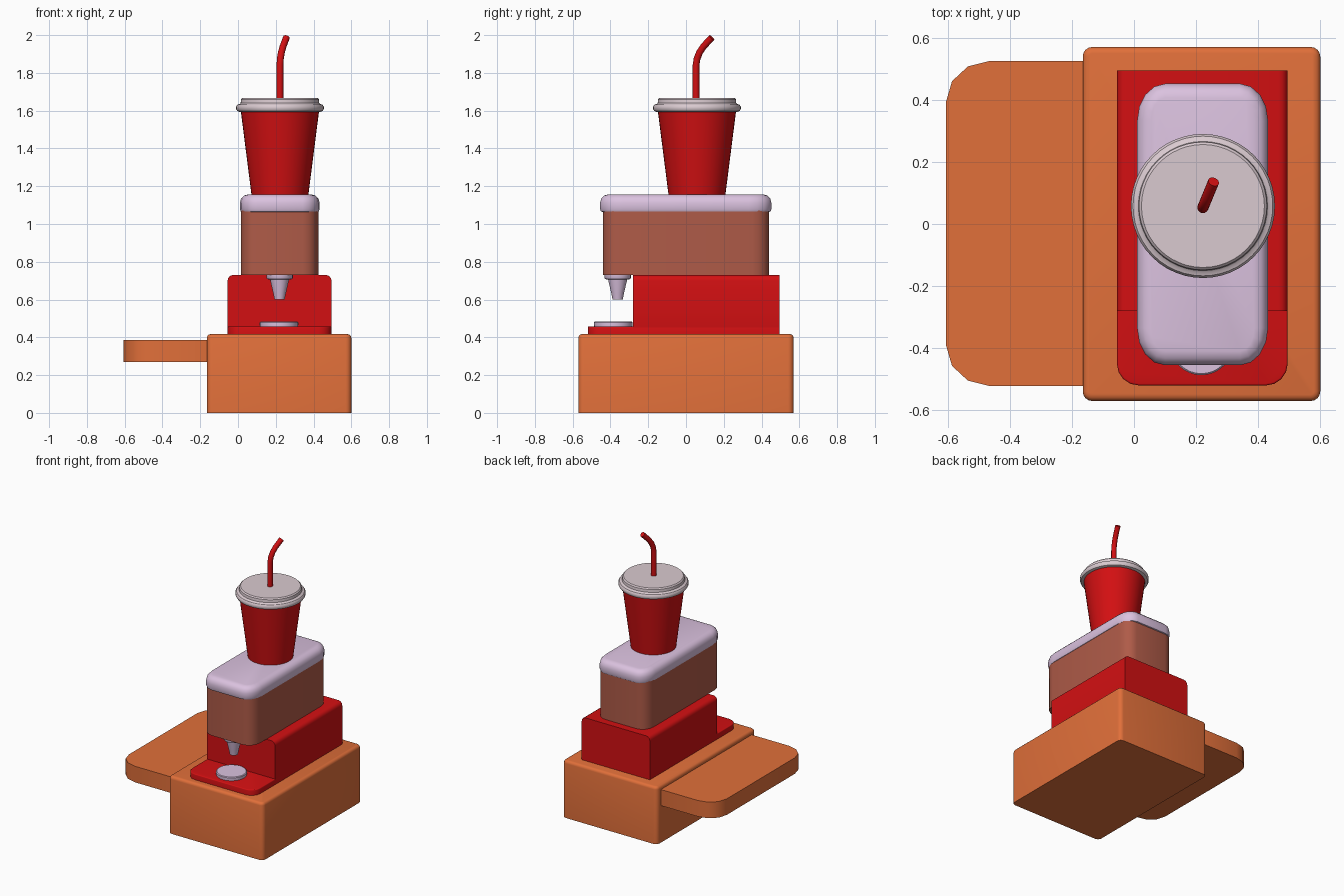
import bpy, bmesh, math
from mathutils import Vector

if "Cube" in bpy.data.objects:
    bpy.data.objects.remove(bpy.data.objects["Cube"])


def mat(name, rgb):
    m = bpy.data.materials.new(name)
    m.diffuse_color = (*rgb, 1)
    m.use_nodes = True
    m.node_tree.nodes["Principled BSDF"].inputs["Base Color"].default_value = m.diffuse_color
    return m


ORANGE = mat("orange", (0.75, 0.16, 0.042))
RED = mat("red", (0.65, 0.005, 0.006))
BROWN = mat("brown", (0.43, 0.105, 0.065))
LILAC = mat("lilac", (0.71, 0.54, 0.74))
LID = mat("pale_pink_grey", (0.70, 0.59, 0.63))


def finish(bm, name, material, angle=40):
    bmesh.ops.recalc_face_normals(bm, faces=bm.faces)
    me = bpy.data.meshes.new(name)
    bm.to_mesh(me)
    bm.free()
    me.materials.append(material)
    ob = bpy.data.objects.new(name, me)
    bpy.context.collection.objects.link(ob)
    bpy.ops.object.select_all(action='DESELECT')
    ob.select_set(True)
    bpy.context.view_layer.objects.active = ob
    bpy.ops.object.shade_smooth_by_angle(angle=math.radians(angle))
    return ob


def skin(rings, name, material, angle=40):
    """Join equal rings of points into a closed solid."""
    bm = bmesh.new()
    loops = [[bm.verts.new(p) for p in r] for r in rings]
    n = len(loops[0])
    for a, b in zip(loops, loops[1:]):
        for i in range(n):
            j = (i + 1) % n
            bm.faces.new((a[i], a[j], b[j], b[i]))
    bm.faces.new(loops[0][::-1])
    bm.faces.new(loops[-1])
    return finish(bm, name, material, angle)


def outline(x0, x1, y0, y1, radii, seg=4):
    """Rounded rectangle; radii (rx, ry) start at +x+y and go anticlockwise."""
    pts = []
    corners = [(x1, y1, -1, -1), (x0, y1, 1, -1), (x0, y0, 1, 1), (x1, y0, -1, 1)]
    for k, ((cx, cy, sx, sy), (rx, ry)) in enumerate(zip(corners, radii)):
        for i in range(seg + 1):
            a = math.pi / 2 * (k + i / seg)
            pts.append((cx + sx * rx + rx * math.cos(a), cy + sy * ry + ry * math.sin(a)))
    return pts


def slab(name, material, x, y, z, radii, top=0.0, bottom=0.0, seg=4):
    """Rounded slab with rounded top and bottom edges."""
    layers = []
    if bottom:
        layers += [(z[0] + bottom * (1 - math.sin(t)), bottom * (1 - math.cos(t)))
                   for t in (math.pi / 2, math.pi / 4)]
    layers.append((z[0] + bottom, 0))
    layers.append((z[1] - top, 0))
    if top:
        layers += [(z[1] - top * (1 - math.sin(t)), top * (1 - math.cos(t)))
                   for t in (math.pi / 6, math.pi / 3, math.pi / 2)]
    rings = []
    for h, d in layers:
        rr = [(max(a - d, 0.002), max(b - d, 0.002)) for a, b in radii]
        rings.append([(px, py, h) for px, py in
                      outline(x[0] + d, x[1] - d, y[0] + d, y[1] - d, rr, seg)])
    return skin(rings, name, material)


def lathe(name, material, cx, cy, profile, n=40):
    """Solid of revolution from (radius, height) pairs."""
    rings = [[(cx + r * math.cos(2 * math.pi * i / n), cy + r * math.sin(2 * math.pi * i / n), z)
              for i in range(n)] for r, z in profile]
    return skin(rings, name, material, 35)


S = (0.002, 0.002)  # sharp corner

# Counter block and side shelf
slab("counter", ORANGE, (-0.165, 0.6), (-0.57, 0.57), (0, 0.417), [(0.03, 0.03)] * 4, top=0.02)
slab("side_shelf", ORANGE, (-0.605, -0.15), (-0.522, 0.525), (0.27, 0.387),
     [S, (0.14, 0.13), (0.14, 0.13), S], seg=3)

# Machine foot, then the body extruded front to back with rounded top edges
slab("machine_foot", RED, (-0.055, 0.495), (-0.52, 0.495), (0.41, 0.458),
     [S, S, (0.07, 0.07), (0.07, 0.07)], top=0.006)
body = outline(-0.055, 0.495, 0.42, 0.73, [(0.03, 0.03), (0.03, 0.03), S, S])
skin([[(x, y, z) for x, z in body] for y in (-0.28, 0.495)], "machine_body", RED)

# Upper tank and its lid
slab("tank", BROWN, (0.015, 0.425), (-0.44, 0.44), (0.73, 1.075), [(0.08, 0.09)] * 4)
slab("tank_lid", LILAC, (0.01, 0.432), (-0.455, 0.452), (1.063, 1.157),
     [(0.09, 0.12)] * 4, top=0.045, bottom=0.015)

# Nozzle and drip plate
lathe("nozzle", LILAC, 0.22, -0.362,
      [(0.027, 0.6), (0.034, 0.635), (0.048, 0.695), (0.05, 0.706), (0.066, 0.708),
       (0.07, 0.715), (0.07, 0.735)], 24)
lathe("drip_plate", LILAC, 0.217, -0.385,
      [(0.1, 0.45), (0.102, 0.465), (0.102, 0.479), (0.097, 0.484)], 32)

# Cup, lid and bent straw
CX, CY = 0.222, 0.058
lathe("cup", RED, CX, CY, [(0.15, 1.15), (0.208, 1.605)])
lathe("cup_lid", LID, CX, CY,
      [(0.215, 1.594), (0.226, 1.598), (0.232, 1.608), (0.232, 1.622), (0.225, 1.632),
       (0.212, 1.636), (0.208, 1.64), (0.206, 1.66), (0.198, 1.668)], 48)

# Straw path: vertical, then an arc leaning back and to the right
lean = Vector((0.38, 0.92, 0)).normalized()
path = [(0, 1.65, 0), (0, 1.84, 0), (0.006, 1.875, 18), (0.02, 1.908, 30),
        (0.043, 1.94, 41), (0.09, 1.987, 45)]
rings = []
side = Vector((0, 0, 1)).cross(lean)
for d, z, tilt in path:
    t = math.radians(tilt)
    c = Vector((CX, 0.053, z)) + lean * d
    u = lean * math.cos(t) - Vector((0, 0, math.sin(t)))
    rings.append([c + 0.018 * (u * math.cos(a) + side * math.sin(a))
                  for a in (2 * math.pi * i / 16 for i in range(16))])
skin(rings, "straw", RED)
